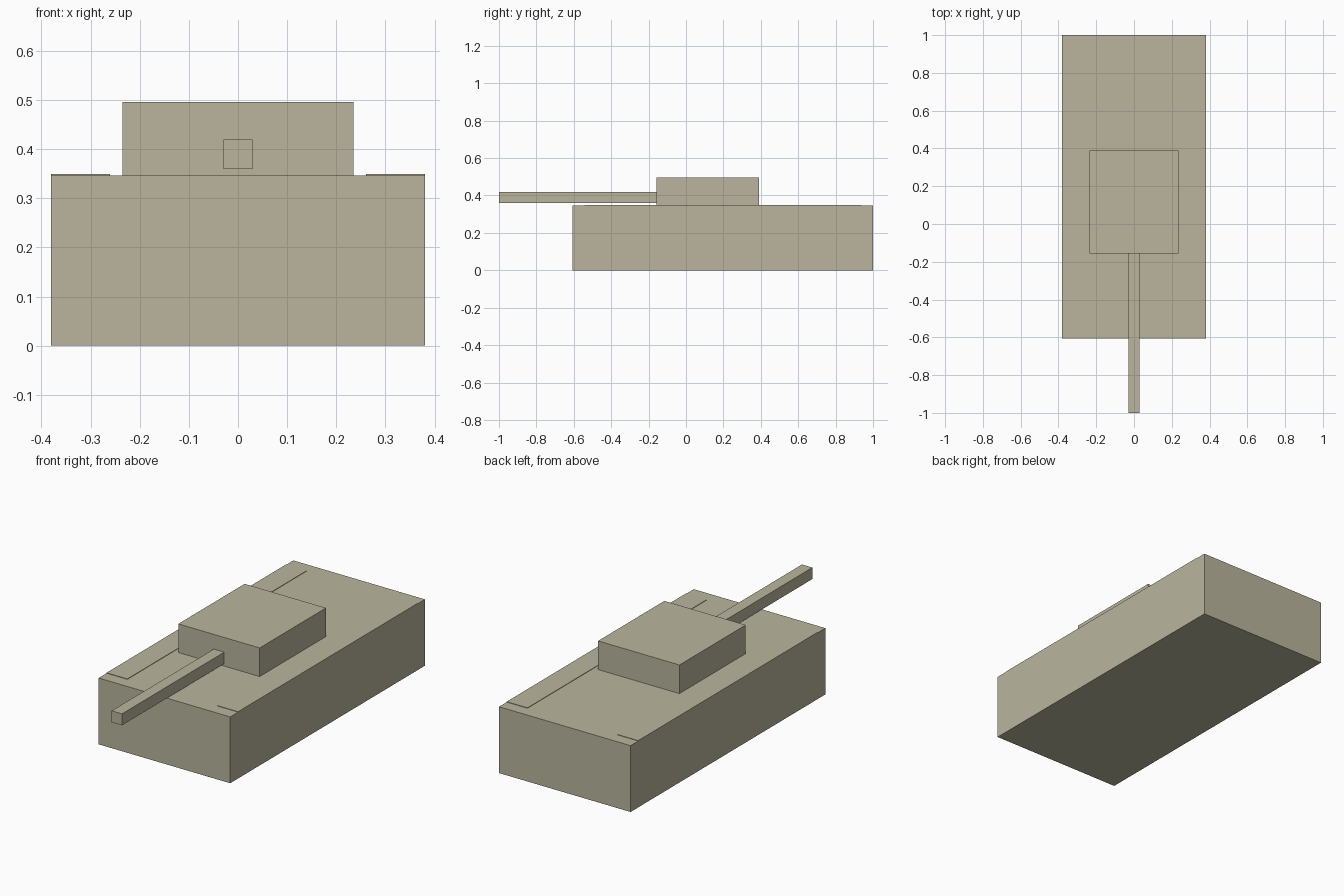
import bpy

if "Cube" in bpy.data.objects:
    bpy.data.objects.remove(bpy.data.objects["Cube"])

# Drab olive-grey paint shared by all parts
paint = bpy.data.materials.new("drab_paint")
paint.diffuse_color = (0.486, 0.463, 0.34, 1)
paint.use_nodes = True
paint.node_tree.nodes["Principled BSDF"].inputs["Base Color"].default_value = paint.diffuse_color


def box(name, x, y, z):
    """Axis-aligned painted box from (min, max) ranges."""
    bpy.ops.mesh.primitive_cube_add(size=1)
    ob = bpy.context.object
    ob.name = name
    ob.location = [(a + b) / 2 for a, b in (x, y, z)]
    ob.scale = [b - a for a, b in (x, y, z)]
    bpy.ops.object.transform_apply(location=True, rotation=False, scale=True)
    ob.data.materials.append(paint)
    return ob


HULL_TOP = 0.3465

# Main body
box("hull", (-0.38, 0.38), (-0.607, 1.0), (0, HULL_TOP))

# Track blocks along both sides, just proud of the deck
track = box("tracks", (0.26, 0.38), (-0.542, 0.937), (0.02, 0.349))
mirror = track.modifiers.new("Mirror", "MIRROR")
mirror.use_axis = (True, False, False)

# Turret and gun barrel, which is sunk slightly into the turret
box("turret", (-0.235, 0.235), (-0.157, 0.39), (HULL_TOP, 0.496))
box("gun_barrel", (-0.03, 0.03), (-1.0, -0.145), (0.359, 0.419))
